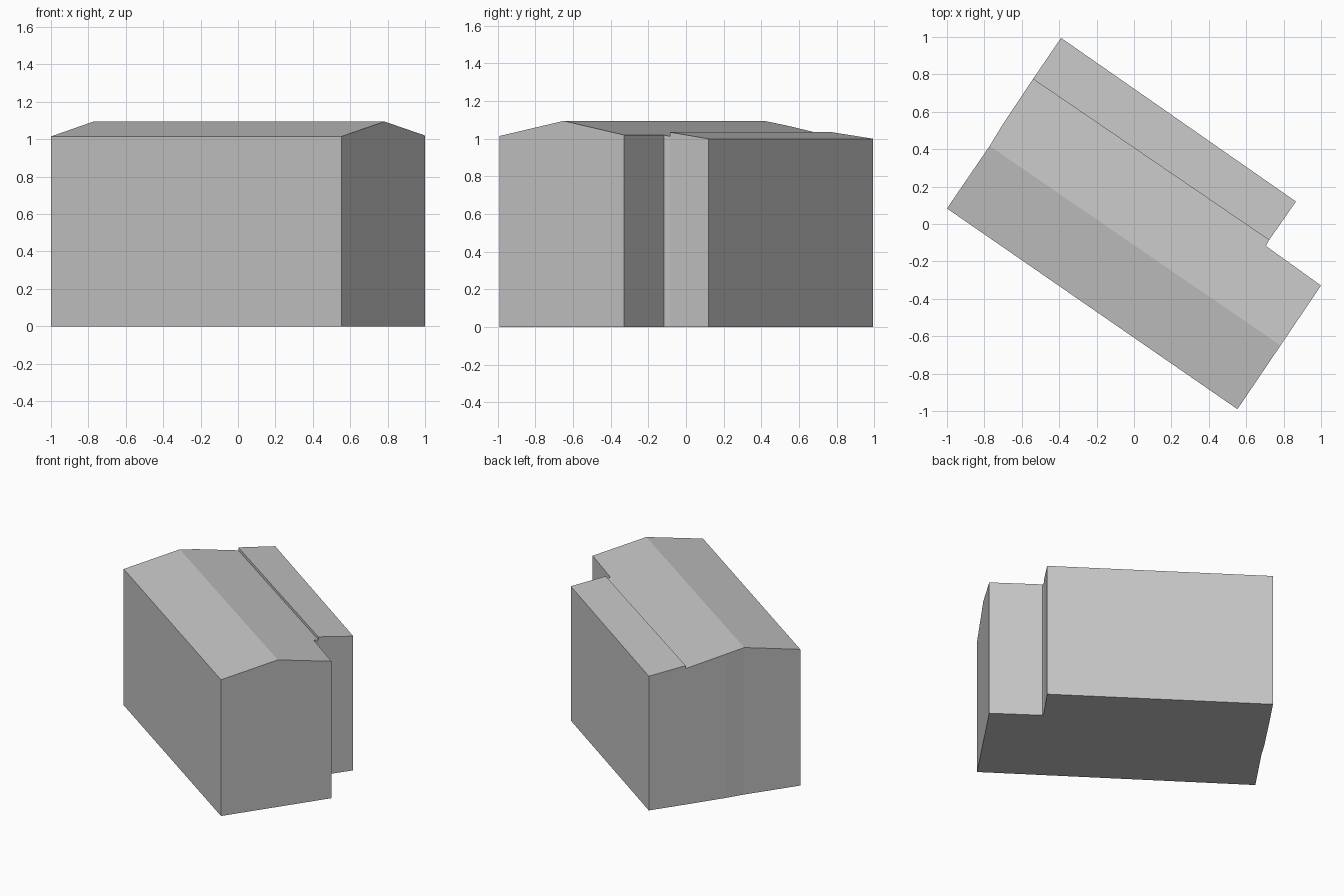
import bpy
from mathutils import Vector

cube = bpy.data.objects.get("Cube")
if cube:
    bpy.data.objects.remove(cube, do_unlink=True)

GREY = (0.56, 0.56, 0.56, 1)
mat = bpy.data.materials.new("plain_grey")
mat.use_nodes = True
mat.diffuse_color = GREY
mat.node_tree.nodes["Principled BSDF"].inputs["Base Color"].default_value = GREY


def sheet(name, faces):
    """Object made of flat polygons, each a list of corner points."""
    verts = [p for f in faces for p in f]
    index, polys = 0, []
    for f in faces:
        polys.append(range(index, index + len(f)))
        index += len(f)
    mesh = bpy.data.meshes.new(name)
    mesh.from_pydata(verts, [], [list(p) for p in polys])
    mesh.materials.append(mat)
    obj = bpy.data.objects.new(name, mesh)
    bpy.context.collection.objects.link(obj)


def ground(p):
    return Vector((p.x, p.y, 0))


# Roof corners of the main house
front_l, front_r = Vector((-1, 0.083, 1.015)), Vector((0.553, -0.99, 1.015))
ridge_l, ridge_r = Vector((-0.772, 0.417, 1.095)), Vector((0.783, -0.65, 1.095))
back_r = Vector((1, -0.329, 1.02))
notch = Vector((0.706, -0.118, 1.02))
bend = Vector((-0.702, 0.532, 1.071))

# Step between the roofs, and the lower rear extension
step_l, step_r = Vector((-0.54, 0.775, 1.013)), Vector((0.722, -0.086, 1.013))
lean_l, lean_r = [Vector((p.x, p.y, 1.035)) for p in (step_l, step_r)]
rear_l, rear_r = Vector((-0.39, 0.995, 1)), Vector((0.866, 0.12, 1))

# Roofs
sheet("main_roof", [
    [front_l, front_r, ridge_r, ridge_l],
    [ridge_l, ridge_r, back_r, notch, step_r, step_l, bend],
])
sheet("roof_step", [[step_l, step_r, lean_r, lean_l]])
sheet("extension_roof", [[lean_l, lean_r, rear_r, rear_l]])

# Walls follow the roof outline down to the ground
main_right = [front_l, front_r, ridge_r, back_r, notch, step_r]
extension = [lean_r, rear_r, rear_l, lean_l]
main_left = [step_l, bend, ridge_l, front_l]
for name, run in (("main_walls", main_right), ("extension_walls", extension),
                  ("left_gable_wall", main_left)):
    sheet(name, [[ground(a), ground(b), b, a] for a, b in zip(run, run[1:])])

# Floor, facing down
outline = main_right + extension[1:3] + main_left[:-1]
sheet("floor", [[ground(p) for p in reversed(outline)]])
